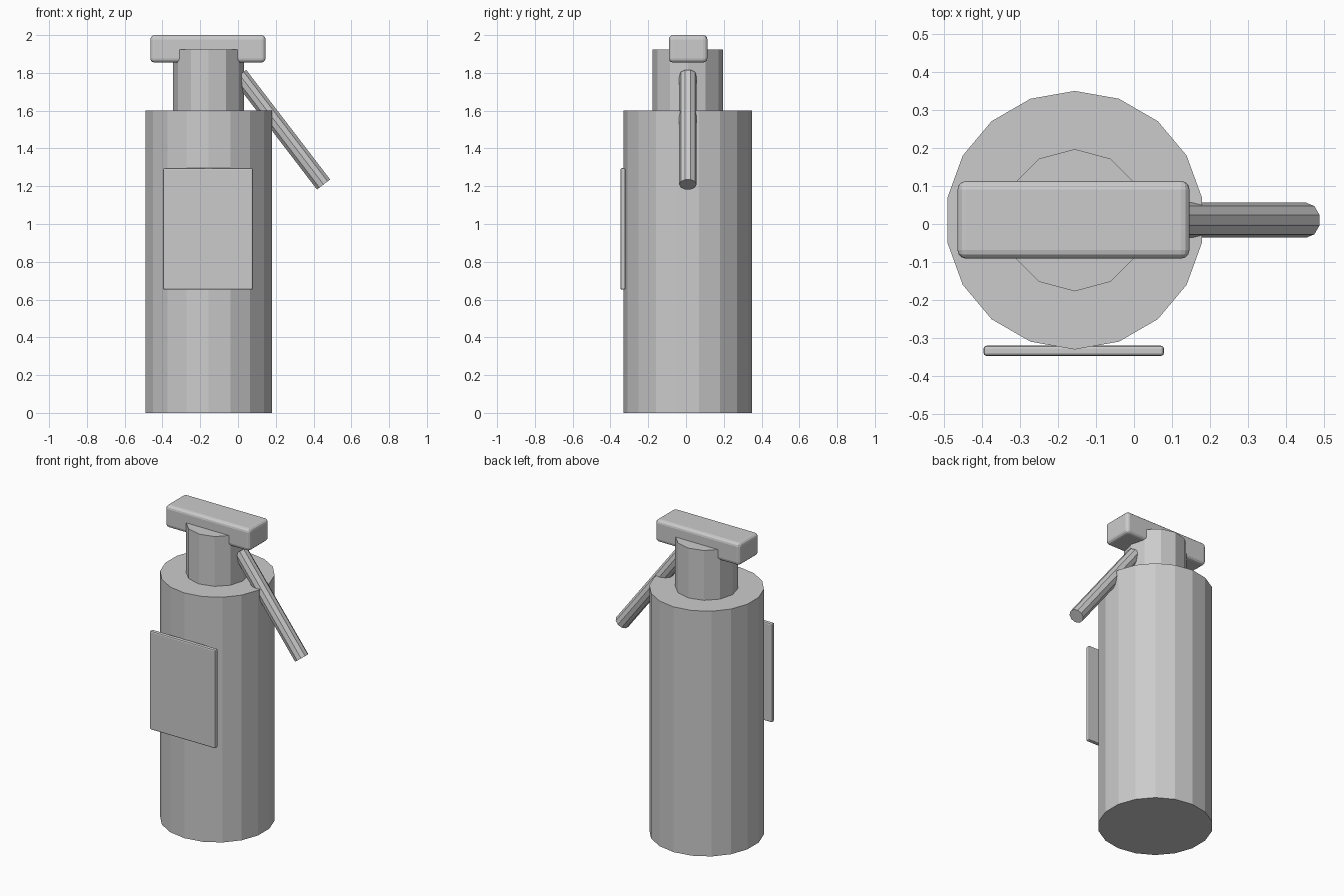
import bpy
from math import pi
from mathutils import Vector

default = bpy.data.objects.get("Cube")
if default:
    bpy.data.objects.remove(default, do_unlink=True)

# Single plain grey finish
grey = bpy.data.materials.new("light_grey")
grey.use_nodes = True
colour = (0.6, 0.6, 0.6, 1)
grey.diffuse_color = colour
grey.node_tree.nodes["Principled BSDF"].inputs["Base Color"].default_value = colour


def finish(name):
    obj = bpy.context.object
    obj.name = obj.data.name = name
    obj.data.materials.append(grey)
    return obj


def rod(name, start, end, radius, sides):
    """Faceted cylinder between two points, with a vertex row facing +y."""
    a, b = Vector(start), Vector(end)
    axis = b - a
    tilt = Vector((0, 0, 1)).rotation_difference(axis).to_euler()
    bpy.ops.mesh.primitive_cylinder_add(vertices=sides, radius=radius, depth=axis.length,
                                        location=(a + b) / 2, rotation=tilt)
    return finish(name)


def rounded_box(name, low, high, bevel, segments):
    """Box between two corners with rounded edges."""
    a, b = Vector(low), Vector(high)
    bpy.ops.mesh.primitive_cube_add(size=1, location=(a + b) / 2)
    obj = finish(name)
    obj.scale = b - a
    bpy.ops.object.transform_apply(location=False, rotation=False, scale=True)
    mod = obj.modifiers.new("rounded_edges", "BEVEL")
    mod.width = bevel
    mod.segments = segments
    return obj


cx, cy = -0.156, 0.01

# Canister and neck
rod("canister_body", (cx, cy, 0), (cx, cy, 1.6), 0.34, 18)
rod("neck", (cx, cy, 1.6), (cx, cy, 1.925), 0.187, 12)

# Cap bar across the neck and the slanted lever
rounded_box("cap_bar", (-0.464, -0.091, 1.855), (0.146, 0.113, 2.0), 0.022, 3)
rod("lever", (0.453, cy, 1.209), (0.009, cy, 1.789), 0.046, 10)

# Label plate on the front
rounded_box("label_plate", (-0.396, -0.347, 0.652), (0.079, -0.32, 1.296), 0.008, 2)
